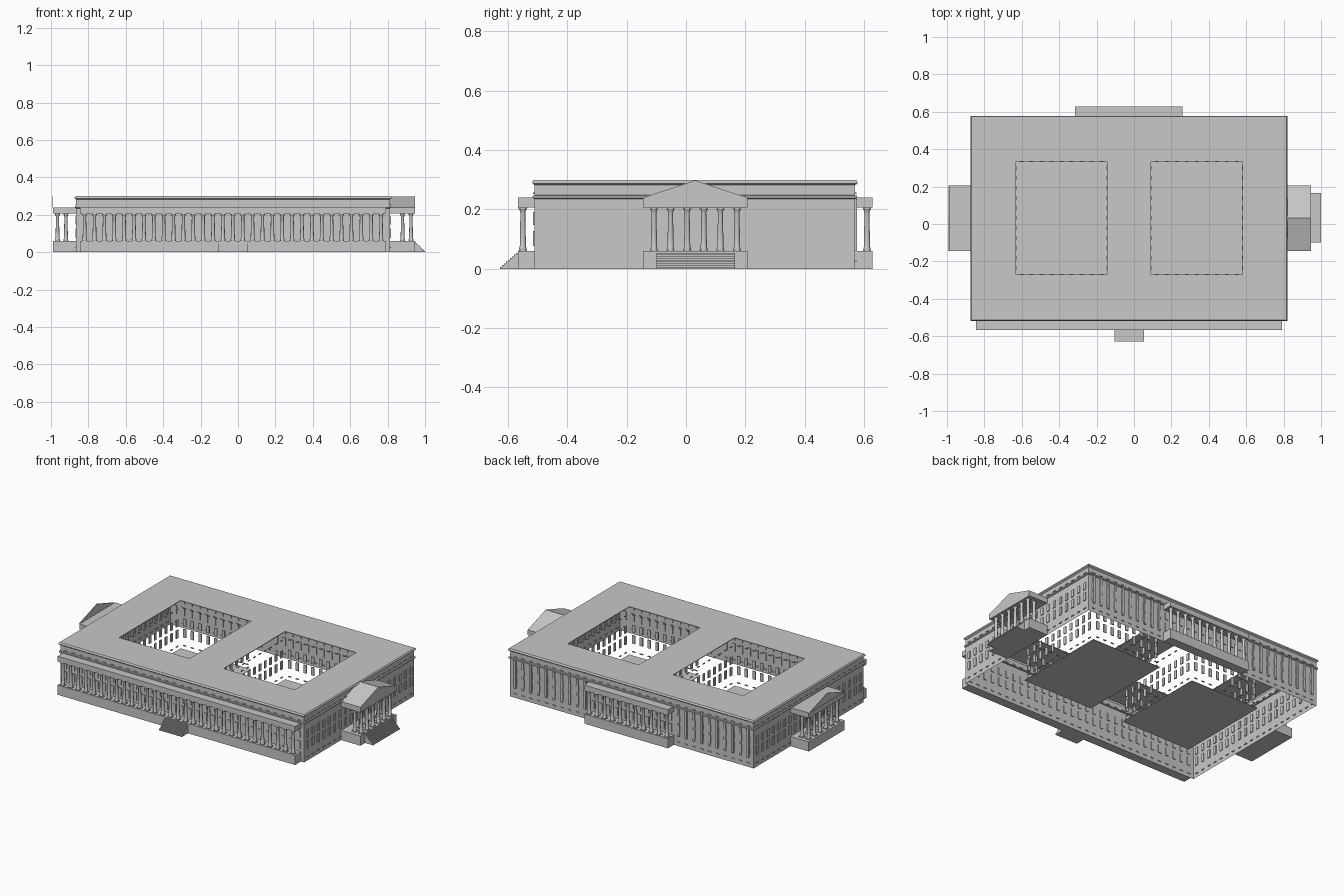
import bpy, bmesh, math
from mathutils import Matrix, Vector

cube = bpy.data.objects.get("Cube")
if cube:
    bpy.data.objects.remove(cube)

stone = bpy.data.materials.new("grey_stone")
stone.use_nodes = True
GREY = (0.58, 0.58, 0.58, 1)
stone.diffuse_color = GREY
stone.node_tree.nodes["Principled BSDF"].inputs["Base Color"].default_value = GREY


def finish(bm, name, normals=True):
    if normals:
        bmesh.ops.recalc_face_normals(bm, faces=bm.faces)
    mesh = bpy.data.meshes.new(name)
    bm.to_mesh(mesh)
    bm.free()
    mesh.materials.append(stone)
    obj = bpy.data.objects.new(name, mesh)
    bpy.context.collection.objects.link(obj)
    return obj


def add_box(bm, x, y, z):
    size = Matrix.Diagonal((x[1] - x[0], y[1] - y[0], z[1] - z[0], 1))
    mid = Matrix.Translation((sum(x) / 2, sum(y) / 2, sum(z) / 2))
    bmesh.ops.create_cube(bm, size=1, matrix=mid @ size)


def box(name, x, y, z):
    bm = bmesh.new()
    add_box(bm, x, y, z)
    return finish(bm, name)


def spread(a, b, n):
    return [a + (b - a) * i / (n - 1) for i in range(n)]


WX, WY = (-0.865, 0.812), (-0.51, 0.57)
COURTS = [(-0.63, -0.145), (0.09, 0.58)]
CY = (-0.27, 0.335)
BASE, BEAM, EAVE, TOP = 0.06, 0.207, 0.24, 0.3
STEP = 0.0535

# Outer wall shell with cornice and attic, drawn as stacked rectangles
bm = bmesh.new()
rings = []
for out, z in [(0, 0), (0, 0.235), (0.007, 0.238), (0.007, 0.246), (0, 0.248),
               (0, 0.282), (0.008, 0.288), (0.008, 0.294), (0.004, TOP)]:
    corners = [(WX[0] - out, WY[0] - out), (WX[1] + out, WY[0] - out),
               (WX[1] + out, WY[1] + out), (WX[0] - out, WY[1] + out)]
    rings.append([bm.verts.new((*c, z)) for c in corners])
for low, high in zip(rings, rings[1:]):
    for i in range(4):
        j = (i + 1) % 4
        bm.faces.new((low[i], low[j], high[j], high[i]))
finish(bm, "outer_walls", normals=False)

# Roof with two courtyard openings
bm = bmesh.new()
xs = [WX[0] - 0.004, *COURTS[0], *COURTS[1], WX[1] + 0.004]
ys = [WY[0] - 0.004, *CY, WY[1] + 0.004]
grid = [[bm.verts.new((x, y, TOP)) for y in ys] for x in xs]
for i in range(5):
    for j in range(3):
        if not (j == 1 and i in (1, 3)):
            bm.faces.new((grid[i][j], grid[i + 1][j], grid[i + 1][j + 1], grid[i][j + 1]))
inner = [e for e in bm.edges if len(e.link_faces) == 2]
bmesh.ops.dissolve_edges(bm, edges=inner, use_verts=False)
roof = finish(bm, "roof")
solid = roof.modifiers.new("thickness", "SOLIDIFY")
solid.thickness = 0.004

# Courtyard floors
for n, cx in enumerate(COURTS):
    box(f"courtyard_floor_{n + 1}", cx, CY, (0, 0.002))


# Window rows along the four sides of a rectangle
def windows(name, rx, ry, deep):
    bm = bmesh.new()
    rows = [(0.023, 0.028), (0.077, 0.128), (0.148, 0.192), (0.252, 0.257)]
    for axis, (a, b) in enumerate((rx, ry)):
        count = int((b - a - 0.02) / STEP) + 1
        start = (a + b) / 2 - STEP * (count - 1) / 2
        for k in range(count):
            c = start + k * STEP
            along = (c - 0.01, c + 0.01)
            for wall in (ry if axis == 0 else rx):
                across = (wall - deep, wall + deep)
                for row in rows:
                    if axis == 0:
                        add_box(bm, along, across, row)
                    else:
                        add_box(bm, across, along, row)
    return finish(bm, name)


windows("outer_windows", WX, WY, 0.005)
for n, cx in enumerate(COURTS):
    windows(f"courtyard_windows_{n + 1}", cx, CY, 0.003)

# Flat pilasters on the back wall beside the back colonnade
bm = bmesh.new()
for k in range(31):
    x = (WX[0] + WX[1]) / 2 + (k - 15) * STEP
    if not -0.32 < x < 0.26:
        add_box(bm, (x - 0.007, x + 0.007), (WY[1], WY[1] + 0.007), (BASE, 0.235))
finish(bm, "back_pilasters")


# Tapered columns with square plinth and capital
def columns(name, points):
    bm = bmesh.new()
    profile = [(0.012, BASE + 0.004), (0.0125, BASE + 0.009), (0.0105, BASE + 0.013),
               (0.0098, 0.11), (0.0082, 0.188), (0.0095, 0.194), (0.013, 0.202)]
    sides = 12
    for x, y in points:
        loops = [[bm.verts.new((x + r * math.cos(math.tau * i / sides),
                                y + r * math.sin(math.tau * i / sides), z))
                  for i in range(sides)] for r, z in profile]
        for low, high in zip(loops, loops[1:]):
            for i in range(sides):
                j = (i + 1) % sides
                face = bm.faces.new((low[i], low[j], high[j], high[i]))
                face.smooth = True
        for half, z in ((0.014, (BASE, BASE + 0.004)), (0.014, (0.202, BEAM))):
            add_box(bm, (x - half, x + half), (y - half, y + half), z)
    return finish(bm, name)


# Base and entablature shared by every colonnade
def porch(name, x, y, points):
    box(name + "_base", x, y, (0, BASE))
    box(name + "_entablature", x, y, (BEAM, EAVE))
    columns(name + "_columns", points)


porch("front_colonnade", (-0.845, 0.79), (-0.567, -0.51),
      [(x, -0.55) for x in spread(-0.82, 0.765, 31)])
porch("back_colonnade", (-0.315, 0.26), (0.57, 0.628),
      [(x, 0.61) for x in spread(-0.295, 0.24, 11)])
COL_Y = spread(-0.108, 0.172, 6)
PY = (-0.145, 0.207)
porch("left_portico", (0.812, 0.945), PY, [(x, y) for x in (0.88, 0.925) for y in COL_Y])
porch("right_portico", (-0.99, -0.865), PY, [(x, y) for x in (-0.965, -0.92) for y in COL_Y])


# Gabled pediments: a full roof on the left, a thin gable on the right
def pediment(name, x0, x1):
    bm = bmesh.new()
    mid = (PY[0] + PY[1]) / 2
    tri = [bm.verts.new((x0, y, z)) for y, z in
           ((PY[0], EAVE), (PY[1], EAVE), (mid, TOP - 0.002))]
    face = bm.faces.new(tri)
    ext = bmesh.ops.extrude_face_region(bm, geom=[face])
    moved = [v for v in ext["geom"] if isinstance(v, bmesh.types.BMVert)]
    bmesh.ops.translate(bm, verts=moved, vec=Vector((x1 - x0, 0, 0)))
    finish(bm, name)


pediment("left_pediment", 0.812, 0.945)
pediment("right_pediment", -0.995, -0.991)


# Stairs: each tread is a box reaching back to the porch
def stairs(name, side, near, far, span, count=9):
    bm = bmesh.new()
    for k in range(count):
        edge = far + (near - far) * k / count
        z = (k * 0.054 / count, (k + 1) * 0.054 / count)
        run = tuple(sorted((near, edge)))
        if side == "x":
            add_box(bm, run, span, z)
        else:
            add_box(bm, span, run, z)
    finish(bm, name)


stairs("front_stairs", "y", -0.567, -0.627, (-0.105, 0.053))
stairs("left_stairs", "x", 0.945, 1.0, (-0.1, 0.165))
